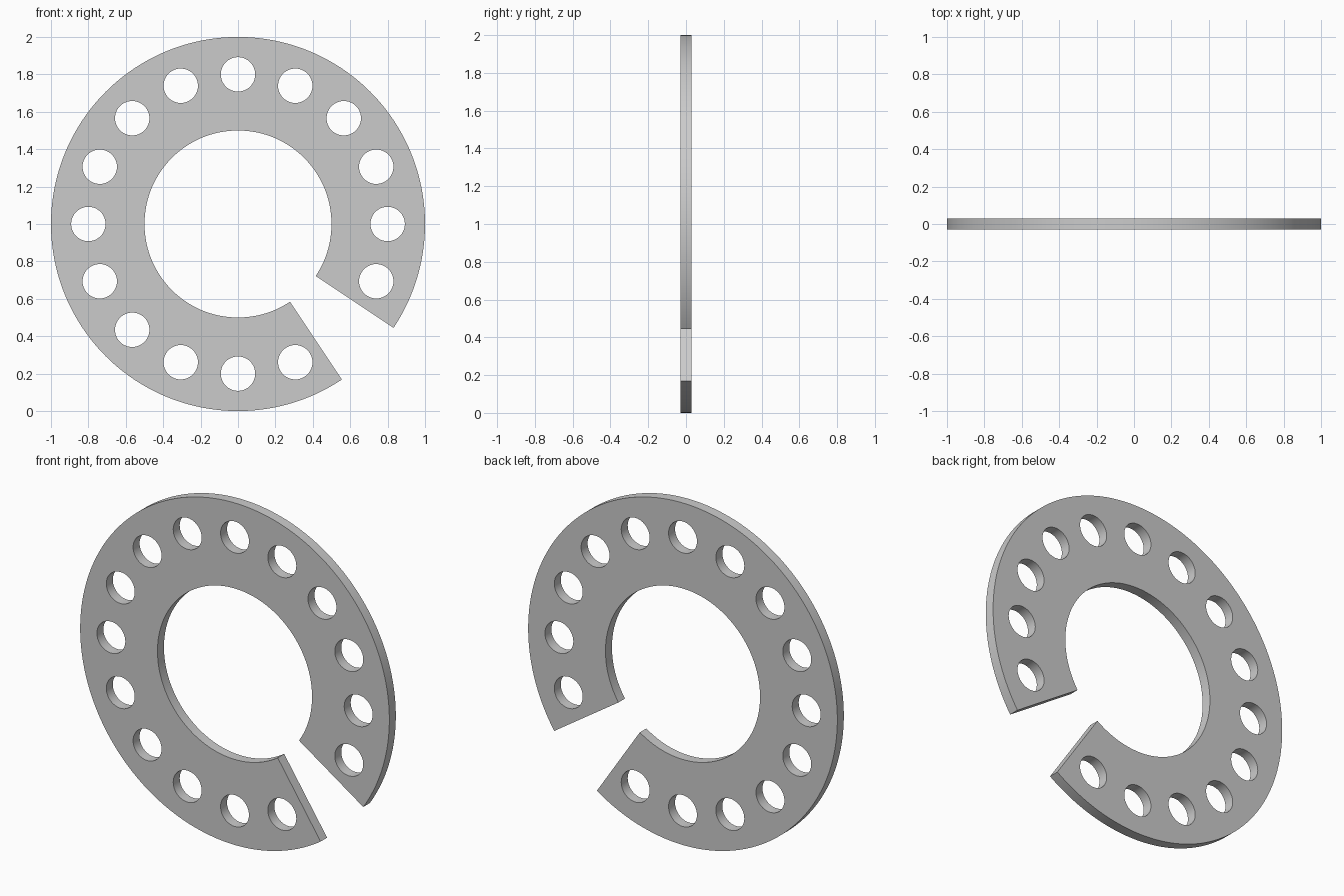
import bpy, bmesh
from math import sin, cos, radians, tau

if "Cube" in bpy.data.objects:
    bpy.data.objects.remove(bpy.data.objects["Cube"])

R_OUT, R_IN = 1.0, 0.5          # ring radii
R_PITCH, R_HOLE = 0.8, 0.092    # hole circle and hole size
HALF_T = 0.03                   # half thickness
STEP = tau / 16                 # one sector per hole, one sector left open
N_OUT, N_SIDE, N_IN = 12, 14, 8


def polar(r, a):
    return (r * cos(a), r * sin(a))


def sector_outline(a):
    """Counter-clockwise outline of one ring sector, centred on angle a."""
    h = STEP / 2
    pts = [polar(R_OUT, a - h + STEP * i / N_OUT) for i in range(N_OUT)]
    pts += [polar(R_OUT + (R_IN - R_OUT) * i / N_SIDE, a + h) for i in range(N_SIDE)]
    pts += [polar(R_IN, a + h - STEP * i / N_IN) for i in range(N_IN)]
    pts += [polar(R_IN + (R_OUT - R_IN) * i / N_SIDE, a - h) for i in range(N_SIDE)]
    return pts


bm = bmesh.new()
for k in range(16):
    if k == 14:                 # gap at the lower right
        continue
    a = k * STEP
    rim = sector_outline(a)
    n = len(rim)
    cx, cz = polar(R_PITCH, a)
    hole = []
    for i in range(n):
        dx, dz = polar(R_HOLE, a - radians(45) + tau * i / n)
        hole.append((cx + dx, cz + dz))
    vr = [bm.verts.new((x, -HALF_T, z + 1)) for x, z in rim]
    vh = [bm.verts.new((x, -HALF_T, z + 1)) for x, z in hole]
    for i in range(n):
        j = (i + 1) % n
        bm.faces.new((vr[i], vr[j], vh[j], vh[i]))

# weld sectors, then extrude the plate to full thickness
bmesh.ops.remove_doubles(bm, verts=bm.verts[:], dist=1e-4)
ext = bmesh.ops.extrude_face_region(bm, geom=bm.faces[:], use_keep_orig=True)
bmesh.ops.translate(bm, vec=(0, 2 * HALF_T, 0),
                    verts=[e for e in ext["geom"] if isinstance(e, bmesh.types.BMVert)])
bmesh.ops.recalc_face_normals(bm, faces=bm.faces[:])

mesh = bpy.data.meshes.new("perforated_split_ring")
bm.to_mesh(mesh)
bm.free()
ring = bpy.data.objects.new("perforated_split_ring", mesh)
bpy.context.collection.objects.link(ring)
bpy.context.view_layer.objects.active = ring
ring.select_set(True)
bpy.ops.object.shade_smooth_by_angle(angle=radians(30))
